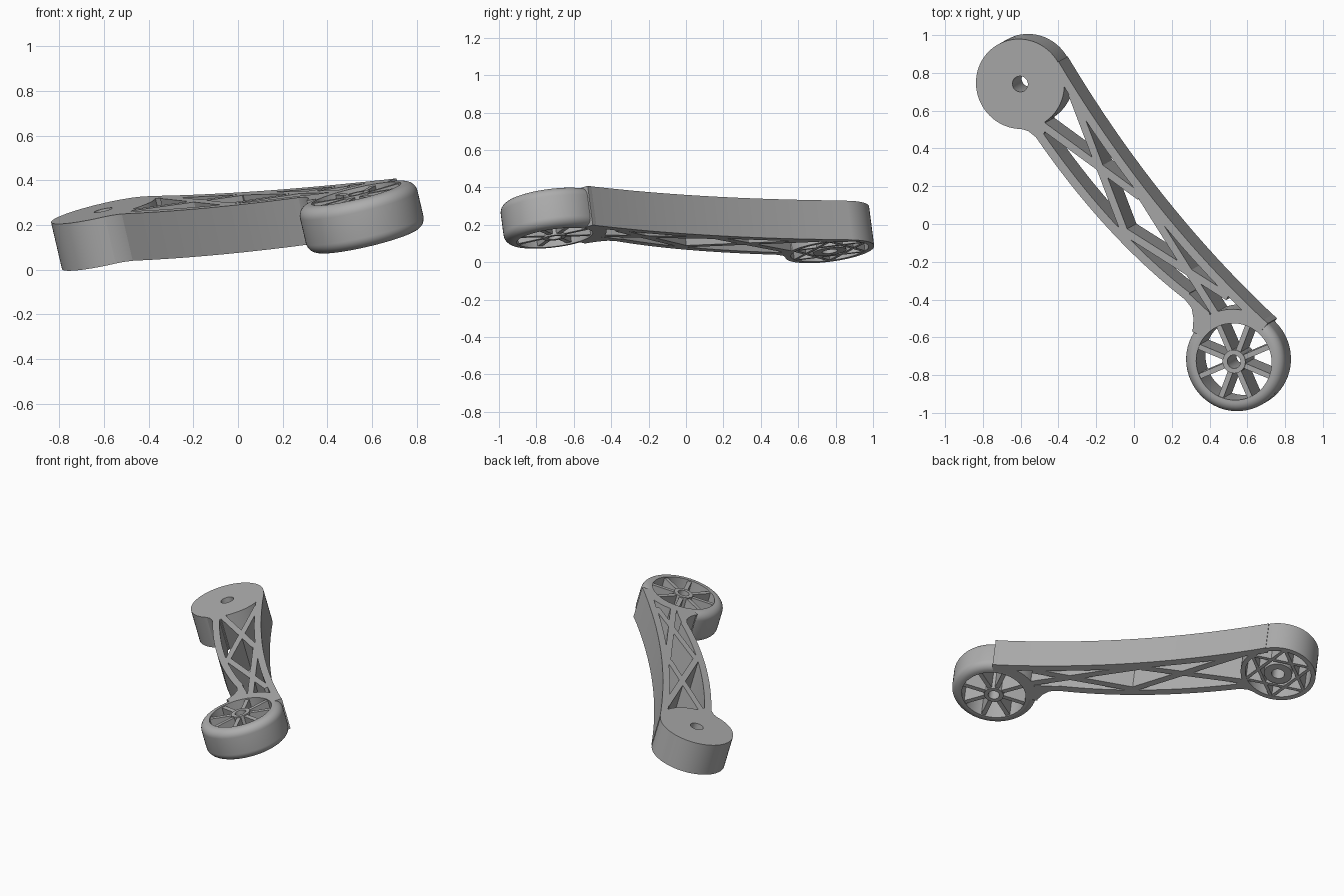
import bpy, bmesh, math
from mathutils import Matrix, Vector

cube = bpy.data.objects.get("Cube")
if cube:
    bpy.data.objects.remove(cube)

# Tilted working plane: the arm's top face lies on it
SX, SY, TOP = 0.234, 0.13, 0.311
THICK = 0.217
ez = Vector((-SX, -SY, 1)).normalized()
ex = Vector((1, 0, SX)).normalized()
ey = ez.cross(ex)
BASIS = Matrix((ex, ey, ez)).transposed()
FRAME = Matrix.Translation((0, 0, TOP)) @ BASIS.to_4x4()

grey = bpy.data.materials.new("plain_grey")
grey.use_nodes = True
GREY = (0.42, 0.42, 0.42, 1)
grey.diffuse_color = GREY
grey.node_tree.nodes["Principled BSDF"].inputs["Base Color"].default_value = GREY


def plan(x, y):
    """Plan position on the top face, turned into tilted plane coordinates."""
    return (BASIS.transposed() @ Vector((x, y, SX * x + SY * y))).to_2d()


def polar(center, r, angle):
    return center + Vector((math.cos(angle), math.sin(angle))) * r


def prism(bm, pts, top=0.0, bottom=-THICK):
    face = bm.faces.new([bm.verts.new((p.x, p.y, top)) for p in pts])
    out = bmesh.ops.extrude_face_region(bm, geom=[face])["geom"]
    moved = [v for v in out if isinstance(v, bmesh.types.BMVert)]
    bmesh.ops.translate(bm, verts=moved, vec=(0, 0, bottom - top))
    # extruding a lone face keeps the first cap, so the prism is closed


def bar(bm, a, b, width, top=0.0, bottom=-THICK):
    d = (b - a).normalized()
    side = Vector((-d.y, d.x)) * width / 2
    prism(bm, [a + side, b + side, b - side, a - side], top, bottom)


def rail(bm, p0, p1, p2, width, side, steps=20):
    edge, inside = [], []
    for i in range(steps + 1):
        t = i / steps
        p = p0 * (1 - t) ** 2 + p1 * 2 * t * (1 - t) + p2 * t * t
        d = ((p1 - p0) * (1 - t) + (p2 - p1) * t).normalized()
        edge.append(p)
        inside.append(p + Vector((d.y, -d.x)) * width * side)
    prism(bm, edge + inside[::-1])


def lathe(bm, profile, center, segments=64):
    rings = []
    for i in range(segments):
        a = math.tau * i / segments
        rings.append([bm.verts.new((*polar(center, r, a), z)) for r, z in profile])
    n = len(profile)
    for i, ring in enumerate(rings):
        nxt = rings[(i + 1) % segments]
        for j in range(n):
            k = (j + 1) % n
            bm.faces.new((ring[j], nxt[j], nxt[k], ring[k]))


def finish(bm, name):
    bmesh.ops.recalc_face_normals(bm, faces=bm.faces)
    mesh = bpy.data.meshes.new(name)
    bm.to_mesh(mesh)
    bm.free()
    mesh.materials.append(grey)
    obj = bpy.data.objects.new(name, mesh)
    bpy.context.collection.objects.link(obj)
    obj.matrix_world = FRAME
    bpy.ops.object.select_all(action='DESELECT')
    obj.select_set(True)
    bpy.context.view_layer.objects.active = obj
    bpy.ops.object.shade_smooth_by_angle(angle=math.radians(30))
    return obj


pivot = plan(-0.603, 0.741)
hub = plan(0.529, -0.729)

# Arm: two curved rails
bm = bmesh.new()
rail(bm, plan(-0.40, 0.86), plan(0.07, 0.07), plan(0.70, -0.52), 0.045, 1)
rail(bm, plan(-0.52, 0.46), plan(-0.155, -0.07), plan(0.27, -0.40), 0.045, -1)

# Arm: crossed braces in two bays
for a, b in [((-0.49, 0.525), (0.03, 0.145)), ((-0.33, 0.69), (-0.04, -0.07)),
             ((-0.05, -0.04), (0.497, -0.386)), ((0.03, 0.16), (0.43, -0.476))]:
    bar(bm, plan(*a), plan(*b), 0.04)

# Arm: blends into the pivot drum and the wheel
for outline in [
    [(-0.603, 0.505), (-0.56, 0.492), (-0.52, 0.46), (-0.475, 0.48), (-0.47, 0.55), (-0.54, 0.53)],
    [(0.22, -0.36), (0.27, -0.40), (0.305, -0.445), (0.315, -0.50), (0.31, -0.57),
     (0.35, -0.59), (0.40, -0.53), (0.40, -0.47), (0.25, -0.33)],
]:
    prism(bm, [plan(*p) for p in outline])

# Arm: collar hugging the wheel
angles = [math.radians(47 + 96 * i / 16) for i in range(17)]
prism(bm, [polar(hub, 0.28, a) for a in angles] +
      [polar(hub, 0.206, a) for a in reversed(angles)])
finish(bm, "lattice_arm")

# Pivot drum: closed on top, hollow beneath, with a bored hub
bm = bmesh.new()
R, PLATE = 0.24, -0.03
lathe(bm, [(0.042, 0), (R, 0), (R, -THICK), (0.21, -THICK), (0.21, PLATE),
           (0.09, PLATE), (0.09, -THICK), (0.042, -THICK)], pivot)
finish(bm, "pivot_drum")

# Star-shaped ribs under the drum
bm = bmesh.new()
for i in range(6):
    a = math.tau * i / 6
    bar(bm, polar(pivot, 0.222, a), polar(pivot, 0.222, a + math.tau / 3), 0.02,
        PLATE + 0.01, -THICK + 0.002)
finish(bm, "drum_ribs")

# Wheel tyre with rounded shoulders
bm = bmesh.new()
RIM, TYRE, ROUND = 0.205, 0.27, 0.05
profile = [(RIM, -THICK), (RIM, 0)]
for cz, start in ((-ROUND, 90), (ROUND - THICK, 0)):
    for i in range(9):
        a = math.radians(start - 90 * i / 8)
        profile.append((TYRE - ROUND + ROUND * math.cos(a), cz + ROUND * math.sin(a)))
lathe(bm, profile, hub)
finish(bm, "wheel_tyre")

# Wheel hub and spokes
bm = bmesh.new()
lathe(bm, [(0.036, 0), (0.062, 0), (0.062, -THICK), (0.036, -THICK)], hub, 32)
finish(bm, "wheel_hub")
bm = bmesh.new()
for i in range(8):
    a = math.tau * (i + 0.5) / 8
    bar(bm, polar(hub, 0.05, a), polar(hub, 0.215, a), 0.028, -0.008, 0.008 - THICK)
finish(bm, "wheel_spokes")
